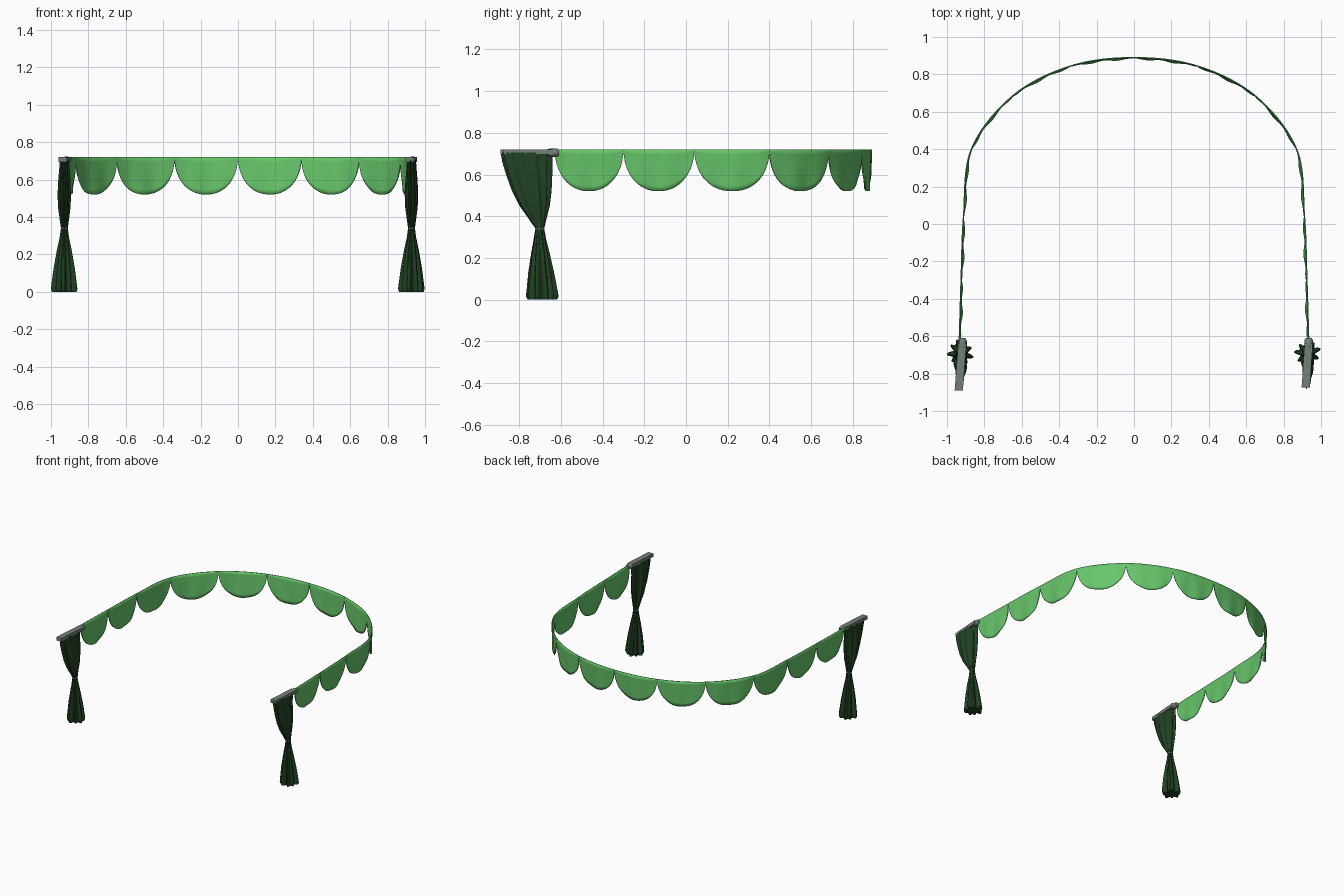
import bpy, bmesh, math
from mathutils import Vector

if "Cube" in bpy.data.objects:
    bpy.data.objects.remove(bpy.data.objects["Cube"])


def material(name, rgb):
    m = bpy.data.materials.new(name)
    m.diffuse_color = (*rgb, 1)
    m.use_nodes = True
    m.node_tree.nodes["Principled BSDF"].inputs["Base Color"].default_value = m.diffuse_color
    return m


LIGHT = material("light green cloth", (0.135, 0.56, 0.145))
DARK = material("dark green cloth", (0.015, 0.054, 0.017))
GREY = material("grey rail", (0.17, 0.22, 0.18))


def make(name, verts, faces, mat, angle=40):
    me = bpy.data.meshes.new(name)
    me.from_pydata(verts, [], faces)
    bm = bmesh.new()
    bm.from_mesh(me)
    bmesh.ops.remove_doubles(bm, verts=bm.verts, dist=1e-5)
    bmesh.ops.recalc_face_normals(bm, faces=bm.faces)
    bm.to_mesh(me)
    bm.free()
    ob = bpy.data.objects.new(name, me)
    bpy.context.collection.objects.link(ob)
    me.materials.append(mat)
    bpy.ops.object.select_all(action='DESELECT')
    ob.select_set(True)
    bpy.context.view_layer.objects.active = ob
    bpy.ops.object.shade_smooth_by_angle(angle=math.radians(angle))
    return ob


def loft(rings):
    n = len(rings[0])
    verts = [v for r in rings for v in r]
    faces = [(i*n + j, i*n + (j+1) % n, (i+1)*n + (j+1) % n, (i+1)*n + j)
             for i in range(len(rings)-1) for j in range(n)]
    faces += [tuple(range(n)), tuple(range((len(rings)-1)*n, len(rings)*n))]
    return verts, faces


def spline(p0, p1, p2, p3, t):
    return 0.5*(2*p1 + (p2-p0)*t + (2*p0-5*p1+4*p2-p3)*t*t + (3*p1-p0-3*p2+p3)*t**3)


# Valance: scallops hung along a horseshoe path
half = [(0.935, -0.63), (0.925, -0.30), (0.912, 0.04), (0.87, 0.40),
        (0.65, 0.685), (0.34, 0.845)]
path = [Vector(p) for p in half] + [Vector((0, 0.89))] + \
       [Vector((-x, y)) for x, y in reversed(half)]
ext = [2*path[0]-path[1]] + path + [2*path[-1]-path[-2]]
NU, NV = 36, 8
for k in range(len(path)-1):
    verts, faces = [], []
    for i in range(NU+1):
        u = 0.5 - 0.5*math.cos(math.pi*i/NU)       # denser at the ends
        p = spline(*ext[k:k+4], u)
        d = (path[k+1]-path[k]).normalized()
        inward = Vector((-d.y, d.x))
        drop = max(0, 1-abs(2*u-1)**2.2)**0.5
        for j in range(NV+1):
            v = j/NV
            off = v*drop*(0.009 + 0.004*math.sin(u*15 + k*1.7))
            q = p + inward*off
            verts.append((q.x, q.y, 0.72 - 0.2*v*drop))
    for i in range(NU):
        for j in range(NV):
            a = i*(NV+1)+j
            faces.append((a, a+1, a+NV+2, a+NV+1))
    ob = make(f"valance_scallop_{k+1}", verts, faces, LIGHT)
    s = ob.modifiers.new("cloth thickness", 'SOLIDIFY')
    s.thickness, s.offset = 0.006, 0

# Curtain profile: z, y min, y max, half depth in x, fold depth
PROFILE = [(0.705, -0.885, -0.645, 0.024, 0.25), (0.66, -0.878, -0.645, 0.027, 0.3),
           (0.60, -0.86, -0.645, 0.032, 0.3), (0.52, -0.832, -0.648, 0.036, 0.3),
           (0.45, -0.797, -0.656, 0.033, 0.3), (0.39, -0.755, -0.670, 0.025, 0.25),
           (0.34, -0.722, -0.681, 0.018, 0.15), (0.29, -0.730, -0.672, 0.025, 0.25),
           (0.22, -0.742, -0.655, 0.040, 0.35), (0.13, -0.755, -0.635, 0.056, 0.42),
           (0.04, -0.763, -0.618, 0.068, 0.48), (0.015, -0.766, -0.614, 0.071, 0.5),
           (0.0, -0.758, -0.622, 0.066, 0.5)]
N = 108
for side, label in ((1, "right"), (-1, "left")):
    cx = 0.928*side
    rings = []
    for z, y0, y1, hx, fold in PROFILE:
        ring = []
        for j in range(N):
            a = 2*math.pi*j/N
            f = 0.5 + 0.35*math.cos(9*a + side*0.6) + 0.15*math.cos(5*a + side)
            r = 1 - fold*f
            ring.append((cx + hx*1.04*r*math.cos(a),
                         (y0+y1)/2 + (y1-y0)/2*1.04*r*math.sin(a), z))
        rings.append(ring)
    make(f"{label}_curtain", *loft(rings), DARK, 60)

    # Tie band around the waist of the curtain
    rings = [[(cx + 0.0175*math.cos(2*math.pi*j/24), -0.7015 + 0.021*math.sin(2*math.pi*j/24), z)
              for j in range(24)] for z in (0.337, 0.343)]
    make(f"{label}_tie_band", *loft(rings), GREY)

    # Rail: flat board, slightly turned, with a rounded knob at its inner end
    xa, xb = (0.918, 0.934) if side > 0 else (-0.937, -0.918)
    ya = -0.875 if side > 0 else -0.89
    rings = [[(x + dx, y, z) for dx, z in ((-.022, .695), (.022, .695), (.022, .721), (-.022, .721))]
             for x, y in ((xa, ya), (xb, -0.64))]
    make(f"{label}_rail", *loft(rings), GREY)
    rings = [[(xb + r*math.cos(2*math.pi*j/20), y, 0.705 + r*0.9*math.sin(2*math.pi*j/20))
              for j in range(20)]
             for y, r in ((-0.665, 0.018), (-0.655, 0.022), (-0.62, 0.022), (-0.61, 0.016))]
    make(f"{label}_rail_knob", *loft(rings), GREY)
